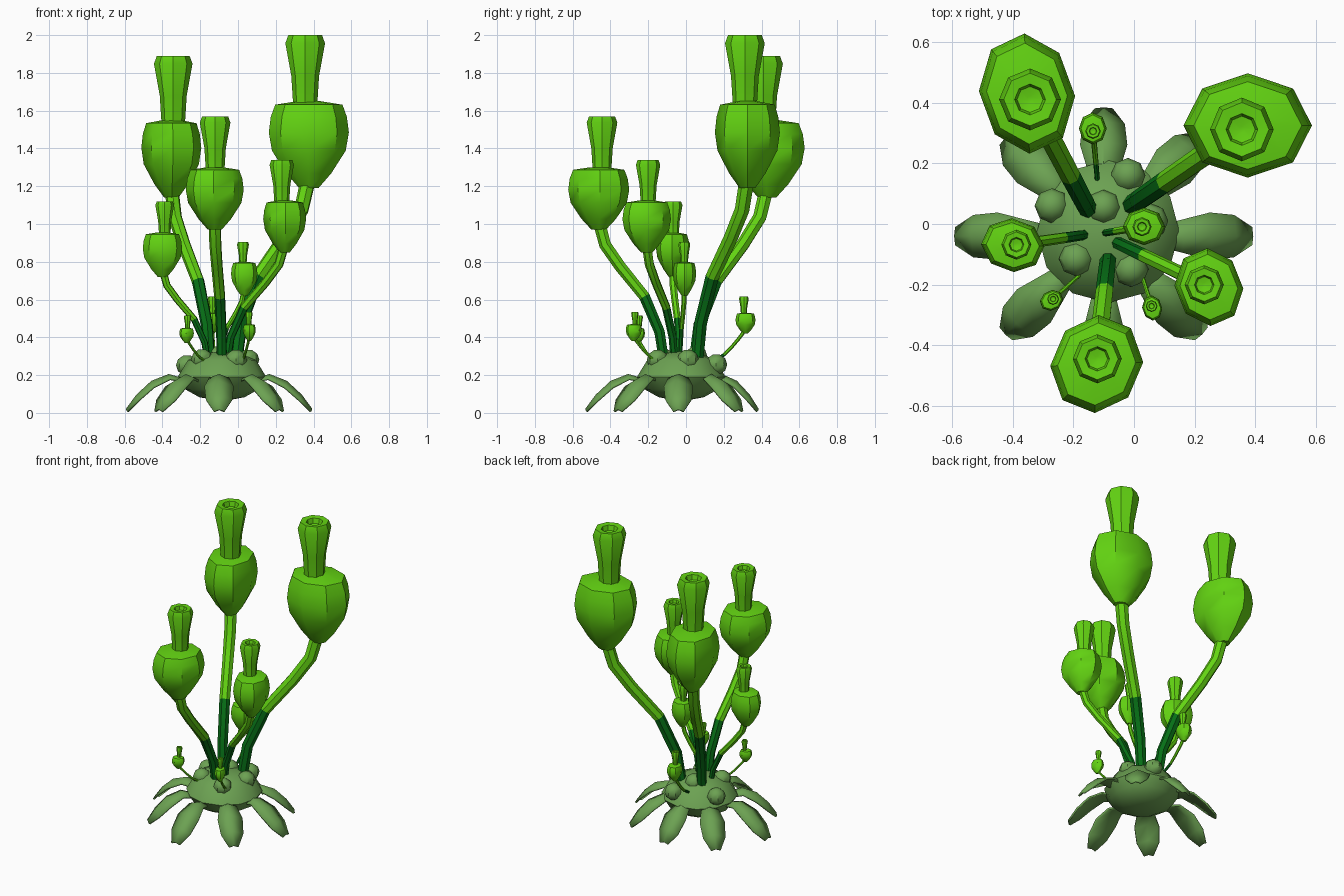
import bpy, bmesh, math
from mathutils import Vector, Matrix

if "Cube" in bpy.data.objects:
    bpy.data.objects.remove(bpy.data.objects["Cube"])


def material(name, rgb):
    m = bpy.data.materials.new(name)
    m.diffuse_color = (*rgb, 1)
    m.use_nodes = True
    m.node_tree.nodes["Principled BSDF"].inputs["Base Color"].default_value = m.diffuse_color
    return m


SAGE = material("sage green", (0.15, 0.36, 0.085))
BRIGHT = material("bright green", (0.125, 0.66, 0.006))
DARK = material("dark green", (0.002, 0.16, 0.008))


def finish(bm, name, mats, angle=40):
    bmesh.ops.recalc_face_normals(bm, faces=bm.faces)
    me = bpy.data.meshes.new(name)
    bm.to_mesh(me)
    bm.free()
    ob = bpy.data.objects.new(name, me)
    bpy.context.collection.objects.link(ob)
    for m in mats:
        me.materials.append(m)
    bpy.ops.object.select_all(action='DESELECT')
    ob.select_set(True)
    bpy.context.view_layer.objects.active = ob
    bpy.ops.object.shade_smooth_by_angle(angle=math.radians(angle))
    return ob


def skin(bm, rings, dark_until=0):
    """Bridge rings of points, cap both ends."""
    vs = [[bm.verts.new(p) for p in ring] for ring in rings]
    n = len(vs[0])
    for k in range(len(vs) - 1):
        for i in range(n):
            j = (i + 1) % n
            f = bm.faces.new((vs[k][i], vs[k][j], vs[k + 1][j], vs[k + 1][i]))
            f.material_index = 1 if k < dark_until else 0
    bm.faces.new(vs[0][::-1]).material_index = 1 if dark_until else 0
    bm.faces.new(vs[-1])


def lathe(name, profile, loc, sx, sy, sz, rot, mat, n=8):
    bm = bmesh.new()
    place = Matrix.Translation(loc) @ Matrix.Rotation(rot, 4, 'Z')
    angles = [2 * math.pi * i / n - rot for i in range(n)]
    skin(bm, [[place @ Vector((sx * r * math.cos(a), sy * r * math.sin(a), sz * z)) for a in angles]
              for r, z in profile])
    return finish(bm, name, [mat])


def tube(name, pts, r0, r1, dark_until, n=7):
    rings = []
    last = len(pts) - 1
    for k, p in enumerate(pts):
        d = (pts[min(k + 1, last)] - pts[max(k - 1, 0)]).normalized()
        side = d.cross(Vector((0.3, -1, 0))).normalized()
        up = d.cross(side)
        r = r0 + (r1 - r0) * k / last
        rings.append([p + r * (math.cos(2 * math.pi * i / n) * side
                               + math.sin(2 * math.pi * i / n) * up) for i in range(n)])
    bm = bmesh.new()
    skin(bm, rings, dark_until)
    return finish(bm, name, [BRIGHT, DARK], 50)


# domed base
DOME = [(.05, .07), (.12, .083), (.195, .125), (.235, .19), (.18, .28), (.10, .315), (.02, .325)]
lathe("base_dome", DOME, (-.085, -.025, 0), 1, 1, 1, 0.2, SAGE, 12)

# round bumps on the base, resting on the dome
BALL = [(math.cos(math.radians(a)), math.sin(math.radians(a))) for a in (-70, -35, 0, 35, 70)]
for i, (x, y) in enumerate([(-.10, .055), (-.27, .06), (-.02, .16), (-.19, -.115), (-.01, -.15), (.055, .01)]):
    z = .325 - 1.4 * ((x + .085) ** 2 + (y + .025) ** 2)
    lathe(f"bump_{i}", BALL, (x, y, z - .015), .058, .058, .055, .3 * i, SAGE)

# drooping leaves around the base
LEAF = [(.16, .165, .03), (.26, .185, .055), (.35, .14, .078), (.43, .07, .07), (.49, .01, .03)]
for i in range(8):
    bm = bmesh.new()
    rows = []
    reach = .86 if i == 2 else (.93 if i % 2 else 1)
    for r, z, w in LEAF:
        crown = .38 * w
        rows.append([bm.verts.new(p) for p in
                     ((r * reach, -w, z), (r * reach + crown * .3, 0, z + crown), (r * reach, w, z))])
    for a, b in zip(rows, rows[1:]):
        for j in range(2):
            bm.faces.new((a[j], b[j], b[j + 1], a[j + 1]))
    bm.transform(Matrix.Translation((-.10, -.04, 0)) @ Matrix.Rotation(math.pi / 4 * i, 4, 'Z'))
    leaf = finish(bm, f"leaf_{i}", [SAGE])
    mod = leaf.modifiers.new("thickness", 'SOLIDIFY')
    mod.thickness = .012

BULB = [(.24, 0), (.56, .17), (.92, .43), (1, .64), (.95, .82), (.84, .96), (.3, 1)]
NECK = [(.6, -.06), (.7, .4), (1, .88), (.85, 1), (.5, .99), (.42, .9), (.1, .88)]
SWAY = [(0, 0), (.07, .22), (.3, .48), (.67, .7), (.9, .86), (1, 1.04)]


def pitcher(name, root, centre, size, turn, heights, dark=2):
    """Swaying stem, bulb and open-topped neck."""
    root, centre = Vector(root), Vector(centre)
    z0, z1, top = heights
    path = []
    for out, rise in SWAY:
        if dark < 2:
            out = min(rise, 1) ** .7
        path.append(root.lerp(centre, out).to_3d() + Vector((0, 0, .27 + rise * (z0 + .02 - .27))))
    r = .108 * sum(size)
    tube(f"{name}_stem", path, .8 * r, r, dark)
    lathe(f"{name}_bulb", BULB, (*centre, z0), *size, z1 - z0, turn, BRIGHT)
    h = top - z1
    neck = centre.lerp(root, .05)
    lathe(f"{name}_neck", NECK, (*neck, z1 - .01), .3 * h, .3 * h, h + .01, .2, BRIGHT)


pitcher("back_right", (-.01, .06), (.375, .325), (.212, .172), 0, (1.19, 1.65, 2.0))
pitcher("back_left", (-.15, .045), (-.353, .43), (.157, .2), .2, (1.14, 1.55, 1.89))
pitcher("front", (-.085, -.115), (-.123, -.462), (.15, .165), -.5, (.97, 1.3, 1.57))
pitcher("right", (-.06, -.06), (.247, -.208), (.112, .13), .3, (.85, 1.125, 1.34))
pitcher("left", (-.16, -.035), (-.4, -.07), (.105, .088), -.2, (.72, .955, 1.12))
pitcher("middle", (-.1, -.03), (.033, -.008), (.07, .062), 0, (.62, .8, .905))
pitcher("tiny_back", (-.12, .14), (-.136, .315), (.046, .053), 0, (.42, .53, .615), 1)
pitcher("tiny_left", (-.17, -.16), (-.272, -.252), (.04, .033), .5, (.37, .45, .515), 0)
pitcher("tiny_right", (.02, -.15), (.06, -.277), (.033, .042), .2, (.38, .47, .535), 0)
